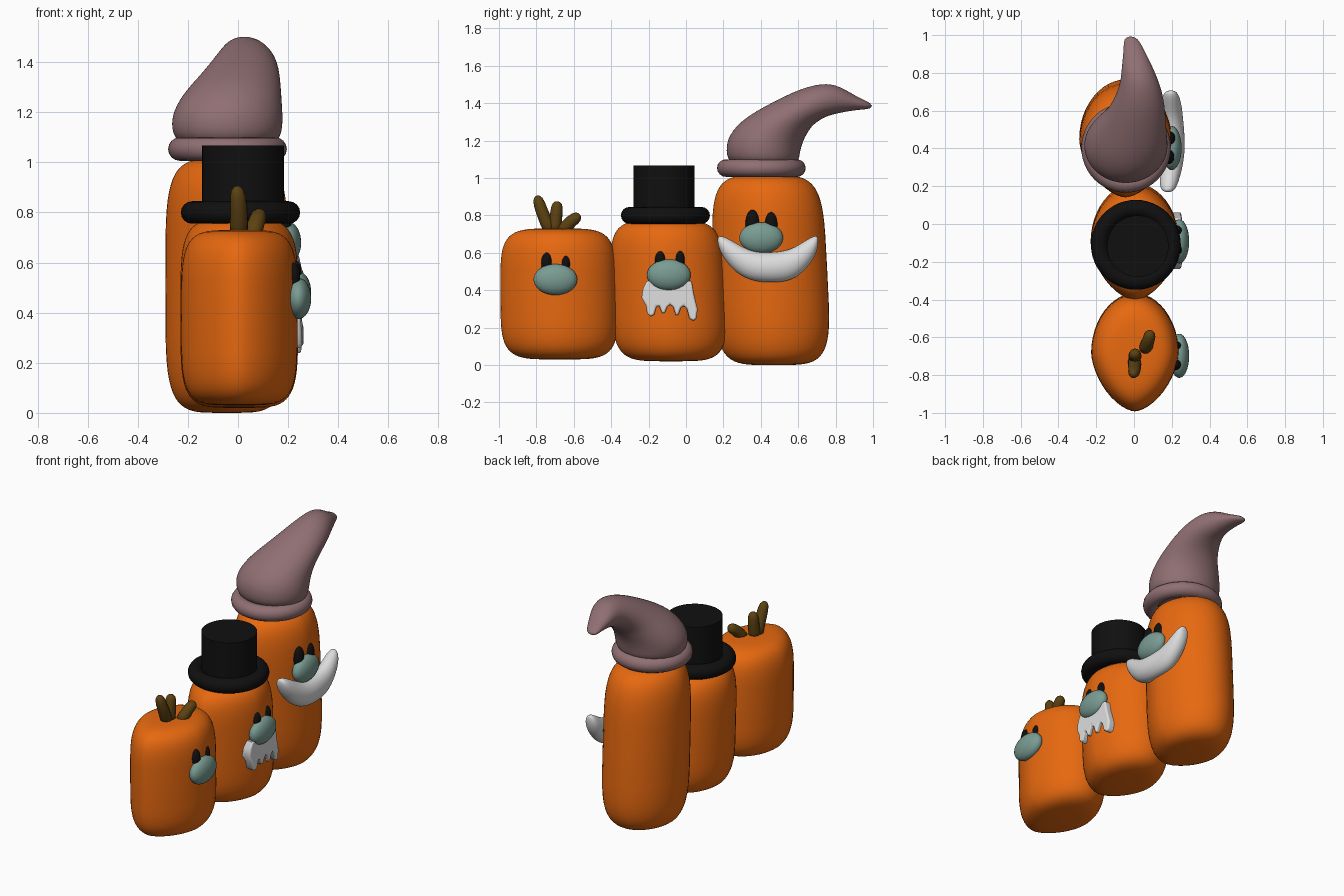
import bpy, bmesh, math
from math import sin, cos, pi

if "Cube" in bpy.data.objects:
    bpy.data.objects.remove(bpy.data.objects["Cube"])


def material(name, rgb):
    m = bpy.data.materials.new(name)
    m.diffuse_color = (*rgb, 1)
    m.use_nodes = True
    m.node_tree.nodes["Principled BSDF"].inputs["Base Color"].default_value = m.diffuse_color
    return m


ORANGE = material("orange", (0.80, 0.14, 0.005))
MAUVE = material("mauve", (0.28, 0.16, 0.17))
TEAL = material("grey_teal", (0.19, 0.33, 0.29))
WHITE = material("white", (0.72, 0.72, 0.72))
BROWN = material("brown", (0.11, 0.055, 0.006))
BLACK = material("black", (0.005, 0.005, 0.005))


def finish(bm, name, mat, angle=180, subsurf=0):
    bmesh.ops.recalc_face_normals(bm, faces=bm.faces)
    me = bpy.data.meshes.new(name)
    bm.to_mesh(me)
    bm.free()
    me.materials.append(mat)
    ob = bpy.data.objects.new(name, me)
    bpy.context.collection.objects.link(ob)
    if subsurf:
        mod = ob.modifiers.new("smooth", 'SUBSURF')
        mod.levels = mod.render_levels = subsurf
    bpy.context.view_layer.objects.active = ob
    ob.select_set(True)
    bpy.ops.object.shade_smooth_by_angle(angle=math.radians(angle))
    ob.select_set(False)
    return ob


def loft(name, mat, rings, subsurf=0):
    """Skin a list of closed rings and cap both ends."""
    bm = bmesh.new()
    vs = [[bm.verts.new(p) for p in r] for r in rings]
    n = len(vs[0])
    for a, b in zip(vs, vs[1:]):
        for i in range(n):
            j = (i + 1) % n
            bm.faces.new((a[i], a[j], b[j], b[i]))
    bm.faces.new(vs[0])
    bm.faces.new(vs[-1])
    return finish(bm, name, mat, subsurf=subsurf)


def spow(v, e):
    return math.copysign(abs(v) ** e, v)


def body(name, cx, cy, rx, ry, z0, z1, shear, taper, p=4.6):
    """Rounded upright block with a lozenge-like plan."""
    rings = []
    zc, h = (z0 + z1) / 2, (z1 - z0) / 2
    for k in range(31):
        a = -pi / 2 + pi * (k + 0.15) / 30.3
        t, s = spow(sin(a), 2 / p), abs(cos(a)) ** (2 / p)
        ring = []
        for i in range(48):
            u = 2 * pi * i / 48
            e = 2 / (1.65 if sin(u) < 0 else 1.95)
            ring.append((cx + rx * s * spow(cos(u), e),
                         cy + shear * t + ry * s * (1 - taper * t) * spow(sin(u), e),
                         zc + h * t))
        rings.append(ring)
    return loft(name, ORANGE, rings)


def ellipsoid(name, mat, c, r):
    bm = bmesh.new()
    bmesh.ops.create_uvsphere(bm, u_segments=28, v_segments=16, radius=1)
    for v in bm.verts:
        v.co = [c[i] + r[i] * v.co[i] for i in range(3)]
    return finish(bm, name, mat)


def brim(name, mat, c, R, r):
    rings = []
    bm = bmesh.new()
    n, m = 48, 16
    g = [[bm.verts.new((c[0] + (R + r * cos(b)) * cos(a), c[1] + (R + r * cos(b)) * sin(a), c[2] + r * sin(b)))
          for b in (2 * pi * j / m for j in range(m))] for a in (2 * pi * i / n for i in range(n))]
    for i in range(n):
        for j in range(m):
            k, l = (i + 1) % n, (j + 1) % m
            bm.faces.new((g[i][j], g[k][j], g[k][l], g[i][l]))
    return finish(bm, name, mat)


# Three bodies
body("small_body", 0.005, -0.68, 0.232, 0.312, 0.03, 0.73, -0.005, 0.01)
body("middle_body", 0.005, -0.095, 0.235, 0.305, 0.02, 0.775, -0.015, 0.01)
body("tall_body", -0.045, 0.45, 0.245, 0.305, 0.0, 1.015, -0.02, 0.02)

# Noses and eyes, on the +x side
for tag, nx, ny, nz in (("small", 0.24, -0.698, 0.457), ("middle", 0.24, -0.092, 0.482), ("tall", 0.20, 0.402, 0.68)):
    ellipsoid(tag + "_nose", TEAL, (nx, ny, nz), (0.052, 0.117, 0.083))
for tag, x, y, z, ry, rz in (("small_eye_a", 0.22, -0.745, 0.545, 0.029, 0.056),
                             ("small_eye_b", 0.22, -0.643, 0.54, 0.024, 0.046),
                             ("middle_eye_a", 0.225, -0.137, 0.56, 0.029, 0.05),
                             ("middle_eye_b", 0.225, -0.032, 0.56, 0.025, 0.05),
                             ("tall_eye_a", 0.185, 0.355, 0.755, 0.037, 0.075),
                             ("tall_eye_b", 0.19, 0.455, 0.75, 0.034, 0.068)):
    ellipsoid(tag, BLACK, (x, y, z), (0.028, ry, rz))

# Top hat
brim("top_hat_brim", BLACK, (0.01, -0.11, 0.80), 0.193, 0.045)
bm = bmesh.new()
bmesh.ops.create_cone(bm, cap_ends=True, segments=48, radius1=0.163, radius2=0.163, depth=0.31)
bmesh.ops.translate(bm, verts=bm.verts, vec=(0.02, -0.118, 0.912))
finish(bm, "top_hat_crown", BLACK, angle=30)

# Drooping pointed hat: upper edge (y, z), lower edge (y, z), centre x, half width
brim("pointed_hat_brim", MAUVE, (-0.042, 0.403, 1.053), 0.19, 0.047)
sections = [(0.23, 1.05, 0.60, 1.05, -0.04, 0.20), (0.208, 1.15, 0.61, 1.13, -0.045, 0.228),
            (0.225, 1.23, 0.625, 1.19, -0.04, 0.22), (0.305, 1.32, 0.65, 1.24, -0.02, 0.195),
            (0.45, 1.40, 0.68, 1.285, 0.01, 0.16), (0.60, 1.475, 0.74, 1.325, 0.03, 0.128),
            (0.73, 1.51, 0.79, 1.34, 0.03, 0.10), (0.82, 1.495, 0.86, 1.355, 0.015, 0.08),
            (0.91, 1.435, 0.93, 1.365, 0.0, 0.055), (0.995, 1.40, 0.997, 1.37, -0.02, 0.035)]
rings = []
for uy, uz, ly, lz, cx, rx in sections:
    rings.append([(cx + rx * sin(a), (uy + ly) / 2 + (uy - ly) / 2 * cos(a), (uz + lz) / 2 + (uz - lz) / 2 * cos(a))
                  for a in (2 * pi * i / 20 for i in range(20))])
loft("pointed_hat", MAUVE, rings, subsurf=2)

# Wide moustache: y, top z, bottom z, centre x, half depth
sections = [(0.168, 0.685, 0.65, 0.18, 0.02), (0.19, 0.695, 0.585, 0.18, 0.045), (0.25, 0.665, 0.505, 0.19, 0.055),
            (0.33, 0.615, 0.452, 0.20, 0.065), (0.43, 0.60, 0.438, 0.205, 0.068), (0.55, 0.612, 0.443, 0.20, 0.062),
            (0.62, 0.655, 0.488, 0.20, 0.055), (0.685, 0.695, 0.565, 0.195, 0.045), (0.708, 0.688, 0.635, 0.195, 0.02)]
rings = [[(cx + rx * cos(a), y, (t + b) / 2 + (t - b) / 2 * sin(a)) for a in (2 * pi * i / 16 for i in range(16))]
         for y, t, b, cx, rx in sections]
loft("wide_moustache", WHITE, rings, subsurf=2)

# Ragged moustache: outline (y, z) extruded along x
outline = [(-0.21, 0.45), (0.03, 0.45), (0.042, 0.38), (0.062, 0.30), (0.056, 0.25), (0.04, 0.235), (0.018, 0.25),
           (0.005, 0.30), (-0.012, 0.318), (-0.028, 0.305), (-0.042, 0.265), (-0.056, 0.268), (-0.068, 0.31),
           (-0.085, 0.325), (-0.10, 0.31), (-0.115, 0.275), (-0.13, 0.28), (-0.143, 0.315), (-0.157, 0.315),
           (-0.17, 0.27), (-0.19, 0.26), (-0.208, 0.275), (-0.215, 0.32), (-0.238, 0.36), (-0.23, 0.41)]
bm = bmesh.new()
base = bm.faces.new([bm.verts.new((0.18, y, z)) for y, z in outline])
ext = bmesh.ops.extrude_face_region(bm, geom=[base])
for v in ext["geom"]:
    if isinstance(v, bmesh.types.BMVert):
        v.co.x = 0.262 - 0.6 * (v.co.y + 0.09) ** 2
ob = finish(bm, "ragged_moustache", WHITE, angle=60)
mod = ob.modifiers.new("round", 'BEVEL')
mod.width, mod.segments, mod.angle_limit = 0.011, 3, math.radians(70)

# Three stems on the small body
for k, (p0, p1, p2) in enumerate([((0.0, -0.715, 0.70), (0.01, -0.765, 0.79), (-0.005, -0.797, 0.905)),
                                  ((0.005, -0.705, 0.70), (0.005, -0.695, 0.79), (0.005, -0.687, 0.875)),
                                  ((0.055, -0.665, 0.70), (0.075, -0.635, 0.765), (0.088, -0.565, 0.80))]):
    from mathutils import Vector
    p0, p1, p2 = Vector(p0), Vector(p1), Vector(p2)
    rings = []
    for t, r in ((0, 0.033), (0.3, 0.035), (0.6, 0.033), (0.8, 0.031), (0.92, 0.025), (0.98, 0.015), (1, 0.006)):
        c = p0 * (1 - t) ** 2 + p1 * 2 * t * (1 - t) + p2 * t * t
        d = (p1 - p0).lerp(p2 - p1, t).normalized()
        u = Vector((1, 0, 0)).cross(d).normalized()
        w = d.cross(u)
        rings.append([c + r * (u * cos(a) + w * sin(a)) for a in (2 * pi * i / 16 for i in range(16))])
    loft(f"stem_{k + 1}", BROWN, rings)
